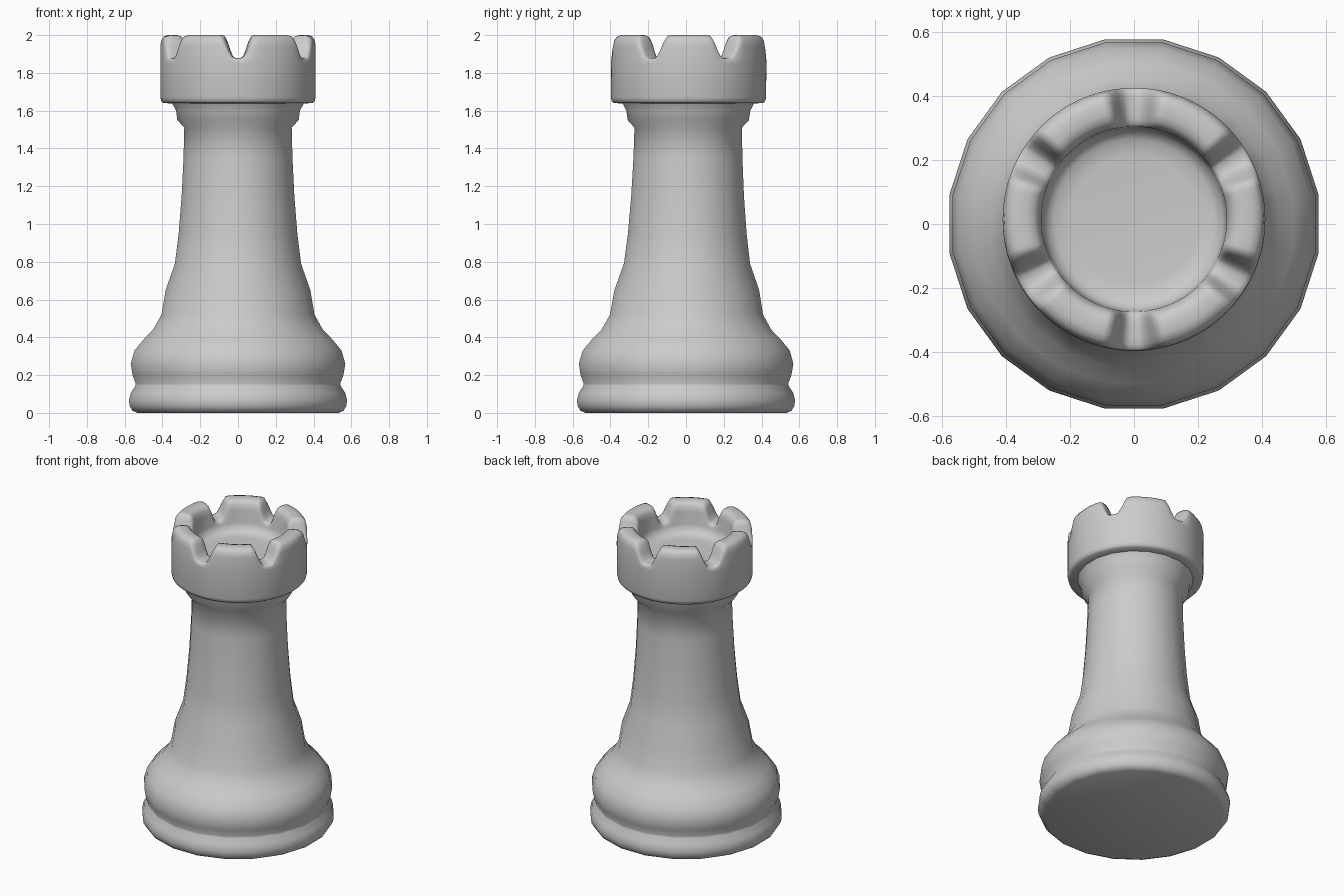
import bpy, bmesh
from math import sin, cos, radians, tau, pi

if "Cube" in bpy.data.objects:
    bpy.data.objects.remove(bpy.data.objects["Cube"])


def lathe(name, profile, sides, phase=0.0, reshape=None):
    """Revolve (radius, z) points about z; a zero radius makes a pole."""
    bm = bmesh.new()
    rings = []
    for r, z in profile:
        ring = []
        for i in range(1 if r == 0 else sides):
            a = phase + tau * i / sides
            h = reshape(a, z) if reshape else z
            lean = 0.016 * max(0.0, h - 0.2) / 1.8   # the tower leans back a touch
            ring.append(bm.verts.new((r * cos(a), r * sin(a) + lean, h)))
        rings.append(ring)
    for low, high in zip(rings, rings[1:]):
        for i in range(sides):
            j = (i + 1) % sides
            corners = [low[i % len(low)], low[j % len(low)],
                       high[j % len(high)], high[i % len(high)]]
            bm.faces.new(list(dict.fromkeys(corners)))
    bmesh.ops.recalc_face_normals(bm, faces=bm.faces)
    mesh = bpy.data.meshes.new(name)
    bm.to_mesh(mesh)
    bm.free()
    obj = bpy.data.objects.new(name, mesh)
    bpy.context.collection.objects.link(obj)
    bpy.ops.object.select_all(action='DESELECT')
    obj.select_set(True)
    bpy.context.view_layer.objects.active = obj
    bpy.ops.object.shade_smooth_by_angle(angle=radians(55))
    return obj


# Foot, bulging base, tapering shaft and collar
body_profile = [
    (0, 0), (0.54, 0), (0.566, 0.012), (0.580, 0.035), (0.585, 0.065),
    (0.575, 0.105), (0.550, 0.143), (0.548, 0.155), (0.565, 0.20),
    (0.575, 0.26), (0.555, 0.33), (0.505, 0.39), (0.455, 0.44),
    (0.410, 0.52), (0.388, 0.65), (0.338, 0.79), (0.318, 0.95),
    (0.302, 1.15), (0.292, 1.35), (0.288, 1.51), (0.325, 1.55),
    (0.332, 1.60), (0.348, 1.63), (0.355, 1.645),
]
lathe("body", body_profile, 20, radians(9))


# Battlement crown: six notches pressed into the rounded rim
def notch_rim(angle, z):
    step = tau / 6
    offset = (angle - pi / 6 + step / 2) % step - step / 2
    t = min(1.0, max(0.0, (abs(offset) * 0.36 - 0.02) / 0.065))
    height = 0.2 + 0.8 * t * t * (3 - 2 * t)
    return 1.85 + (z - 1.85) * height if z > 1.85 else z


crown_profile = [
    (0, 1.80), (0.20, 1.80), (0.25, 1.805), (0.277, 1.825), (0.287, 1.86),
    (0.290, 1.94), (0.298, 1.975), (0.312, 1.993), (0.335, 2.0),
    (0.370, 2.0), (0.392, 1.993), (0.405, 1.975), (0.411, 1.945),
    (0.411, 1.85), (0.411, 1.67), (0.406, 1.65), (0.394, 1.64),
    (0.335, 1.638),
]
lathe("crown", crown_profile, 144, 0, notch_rim)
